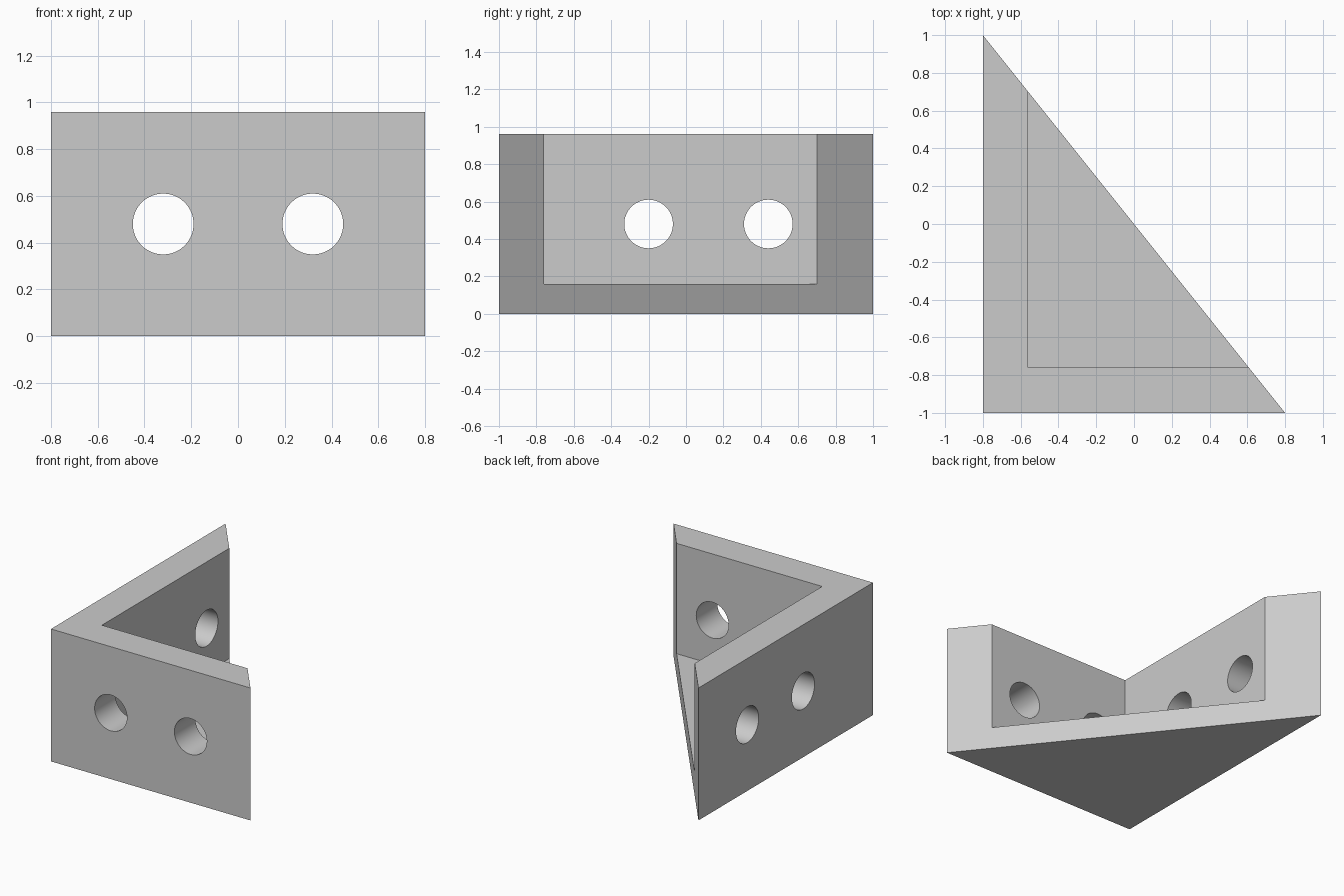
import bpy
import bmesh
from math import pi, radians

cube = bpy.data.objects.get("Cube")
if cube:
    bpy.data.objects.remove(cube, do_unlink=True)

WIDTH, DEPTH, HEIGHT = 1.6, 2.0, 0.96
WALL, FLOOR = 0.24, 0.16
HOLE_RADIUS, HOLE_Z = 0.13, 0.48
LEFT, FRONT = -WIDTH / 2, -DEPTH / 2

grey = bpy.data.materials.new("plain grey")
grey.use_nodes = True
colour = (0.6, 0.6, 0.6, 1)
grey.diffuse_color = colour
grey.node_tree.nodes["Principled BSDF"].inputs["Base Color"].default_value = colour


def prism(name, outline, z0, z1):
    """Extrude a flat outline between two heights."""
    bm = bmesh.new()
    base = bm.faces.new([bm.verts.new((x, y, z0)) for x, y in outline])
    top = bmesh.ops.extrude_face_region(bm, geom=[base])["geom"]
    verts = [v for v in top if isinstance(v, bmesh.types.BMVert)]
    bmesh.ops.translate(bm, verts=verts, vec=(0, 0, z1 - z0))
    bmesh.ops.recalc_face_normals(bm, faces=bm.faces)
    mesh = bpy.data.meshes.new(name)
    bm.to_mesh(mesh)
    bm.free()
    mesh.materials.append(grey)
    obj = bpy.data.objects.new(name, mesh)
    bpy.context.collection.objects.link(obj)
    return obj


def hole_cutter(location, rotation):
    bpy.ops.mesh.primitive_cylinder_add(vertices=64, radius=HOLE_RADIUS, depth=WALL * 2,
                                        location=location, rotation=rotation)
    obj = bpy.context.object
    obj.data.materials.append(grey)
    return obj


# Triangular block forming the floor and both walls
bracket = prism("corner_bracket",
                [(LEFT, FRONT), (-LEFT, FRONT), (LEFT, -FRONT)], 0, HEIGHT)

# Pocket open at the top and along the slanted side
x, y = LEFT + WALL, FRONT + WALL
cutters = [prism("pocket_cutter", [(x, y), (x + 3, y), (x + 3, y + 3), (x, y + 3)],
                 FLOOR, HEIGHT + 1)]

# Two screw holes through each wall
for offset in (-0.32, 0.32):
    cutters.append(hole_cutter((offset, FRONT + WALL / 2, HOLE_Z), (pi / 2, 0, 0)))
    cutters.append(hole_cutter((LEFT + WALL / 2, offset + 0.12, HOLE_Z), (0, pi / 2, 0)))

# Cut, then discard the cutters
bpy.context.view_layer.objects.active = bracket
for cutter in cutters:
    cut = bracket.modifiers.new("cut", "BOOLEAN")
    cut.operation = "DIFFERENCE"
    cut.solver = "EXACT"
    cut.object = cutter
    bpy.ops.object.modifier_apply(modifier=cut.name)
    bpy.data.objects.remove(cutter, do_unlink=True)

# Smooth hole walls, crisp edges elsewhere
bpy.ops.object.select_all(action="DESELECT")
bracket.select_set(True)
bpy.context.view_layer.objects.active = bracket
bpy.ops.object.shade_smooth_by_angle(angle=radians(30))
